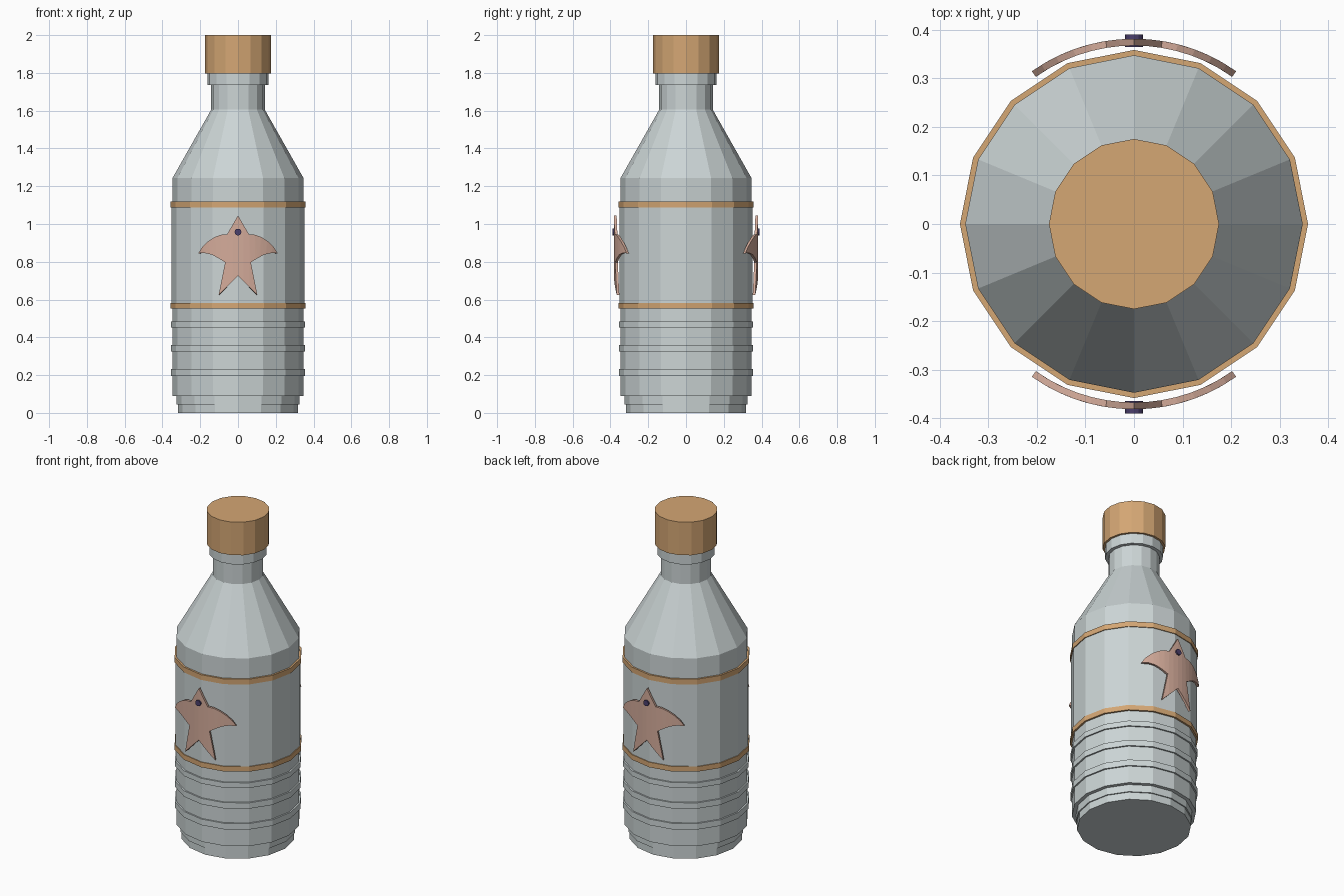
import bpy, bmesh, math
from mathutils import Vector

if "Cube" in bpy.data.objects:
    bpy.data.objects.remove(bpy.data.objects["Cube"])

SIDES = 16


def material(name, rgb):
    m = bpy.data.materials.new(name)
    m.diffuse_color = (*rgb, 1)
    m.use_nodes = True
    m.node_tree.nodes["Principled BSDF"].inputs["Base Color"].default_value = m.diffuse_color
    return m


GLASS = material("pale grey", (0.60, 0.66, 0.665))
TAN = material("tan", (0.66, 0.385, 0.175))
PINK = material("dusty pink", (0.66, 0.41, 0.325))
PURPLE = material("dark purple", (0.07, 0.05, 0.15))


def finish(bm, name, mat):
    bmesh.ops.recalc_face_normals(bm, faces=bm.faces[:])
    mesh = bpy.data.meshes.new(name)
    bm.to_mesh(mesh)
    bm.free()
    mesh.materials.append(mat)
    ob = bpy.data.objects.new(name, mesh)
    bpy.context.collection.objects.link(ob)
    return ob


def lathe(name, profile, mat):
    """Closed faceted solid from (radius, z) points, bottom to top."""
    bm = bmesh.new()
    rings = []
    for r, z in profile:
        rings.append([bm.verts.new((r * math.cos(a), r * math.sin(a), z))
                      for a in (2 * math.pi * i / SIDES for i in range(SIDES))])
    for lo, hi in zip(rings, rings[1:]):
        for i in range(SIDES):
            j = (i + 1) % SIDES
            bm.faces.new((lo[i], lo[j], hi[j], hi[i]))
    bm.faces.new(rings[0])
    bm.faces.new(rings[-1])
    return finish(bm, name, mat)


# Bottle body with ribs, label section, shoulder and neck
profile = [(0.318, 0), (0.318, 0.045), (0.325, 0.045), (0.325, 0.09), (0.347, 0.09)]
for low, high in ((0.196, 0.233), (0.324, 0.36), (0.451, 0.483)):
    profile += [(0.347, low), (0.356, low), (0.356, high), (0.347, high)]
profile += [(0.347, 0.56), (0.353, 0.56), (0.353, 1.115), (0.347, 1.115),
            (0.347, 1.243), (0.142, 1.605), (0.142, 1.735),
            (0.162, 1.735), (0.162, 1.80)]
lathe("bottle_body", profile, GLASS)

# Cap and label bands
lathe("cap", [(0.175, 1.797), (0.175, 2.0)], TAN)
lathe("lower_band", [(0.358, 0.552), (0.358, 0.583)], TAN)
lathe("upper_band", [(0.358, 1.088), (0.358, 1.12)], TAN)

# Bird outline, right half from head to tail notch
HALF = [(0, 1.045), (0.058, 0.945), (0.09, 0.943), (0.125, 0.93), (0.16, 0.907),
        (0.19, 0.877), (0.21, 0.845), (0.175, 0.846), (0.14, 0.838),
        (0.105, 0.82), (0.068, 0.797), (0.102, 0.625), (0, 0.727)]
OUTER, THICK, CENTRE = 0.363, 0.014, 0.018


def bird(name, side):
    outline = HALF + [(-x, z) for x, z in HALF[-2:0:-1]]
    bm = bmesh.new()
    bm.faces.new([bm.verts.new((x, 0, z)) for x, z in outline])
    bmesh.ops.triangulate(bm, faces=bm.faces[:])
    # Cut into vertical strips so the plate can wrap around the bottle
    for i in range(-6, 7):
        bmesh.ops.bisect_plane(bm, geom=bm.verts[:] + bm.edges[:] + bm.faces[:],
                               plane_co=Vector((i * 0.03, 0, 0)),
                               plane_no=Vector((1, 0, 0)), dist=1e-5)
    front = bm.verts[:]
    extruded = bmesh.ops.extrude_face_region(bm, geom=bm.faces[:], use_keep_orig=True)
    back = [v for v in extruded["geom"] if isinstance(v, bmesh.types.BMVert)]
    for verts, radius in ((front, OUTER), (back, OUTER - THICK)):
        for v in verts:
            a = math.asin(v.co.x / OUTER)
            v.co.x = radius * math.sin(a)
            v.co.y = side * (CENTRE + radius * math.cos(a))
    return finish(bm, name, PINK)


def eye(name, side):
    bm = bmesh.new()
    bmesh.ops.create_cone(bm, cap_ends=True, segments=12, radius1=0.018,
                          radius2=0.018, depth=0.025)
    for v in bm.verts:
        x, y, z = v.co
        v.co = (x, side * 0.377 + z, y + 0.957)
    return finish(bm, name, PURPLE)


# Matching emblem on front and back
for label, side in (("front", -1), ("back", 1)):
    bird(label + "_bird", side)
    eye(label + "_bird_eye", side)
